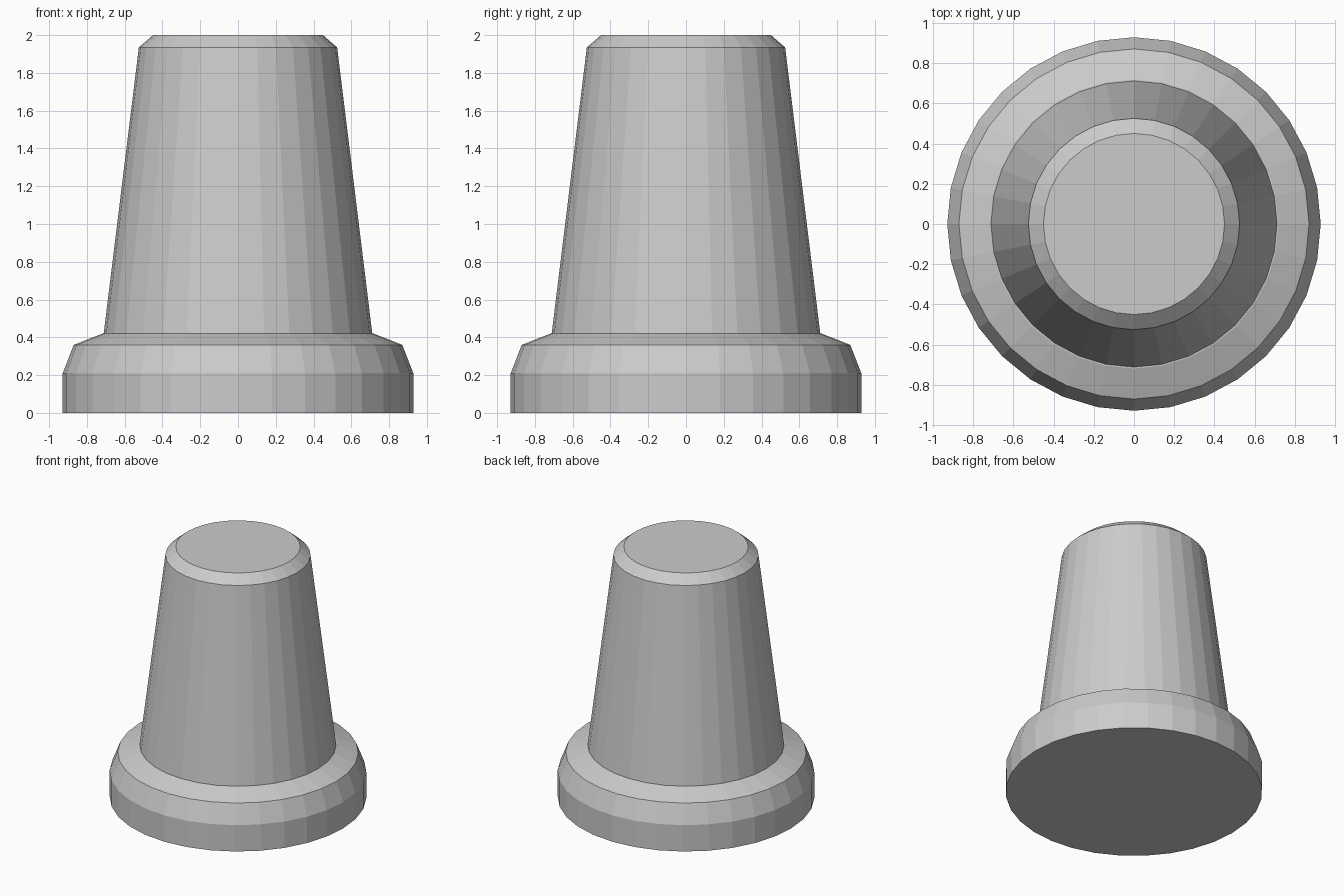
import bpy, bmesh
from math import cos, sin, tau

if "Cube" in bpy.data.objects:
    bpy.data.objects.remove(bpy.data.objects["Cube"])

SIDES = 32


def lathe(name, profile):
    """Closed flat-shaded solid from (radius, z) points, bottom to top."""
    bm = bmesh.new()
    rings = [[bm.verts.new((r * cos(tau * i / SIDES), r * sin(tau * i / SIDES), z))
              for i in range(SIDES)] for r, z in profile]
    for a, b in zip(rings, rings[1:]):
        for i in range(SIDES):
            j = (i + 1) % SIDES
            bm.faces.new((a[i], a[j], b[j], b[i]))
    bm.faces.new(rings[0][::-1])
    bm.faces.new(rings[-1])
    mesh = bpy.data.meshes.new(name)
    bm.to_mesh(mesh)
    bm.free()
    obj = bpy.data.objects.new(name, mesh)
    bpy.context.collection.objects.link(obj)
    return obj


# Wide base with sloped shoulder
lathe("base_flange", [(0.928, 0), (0.928, 0.21), (0.87, 0.36), (0.718, 0.42)])

# Tapered body with chamfered top, sunk slightly into the base
lathe("tapered_body", [(0.716, 0.38), (0.711, 0.42), (0.525, 1.935), (0.45, 2.0)])
